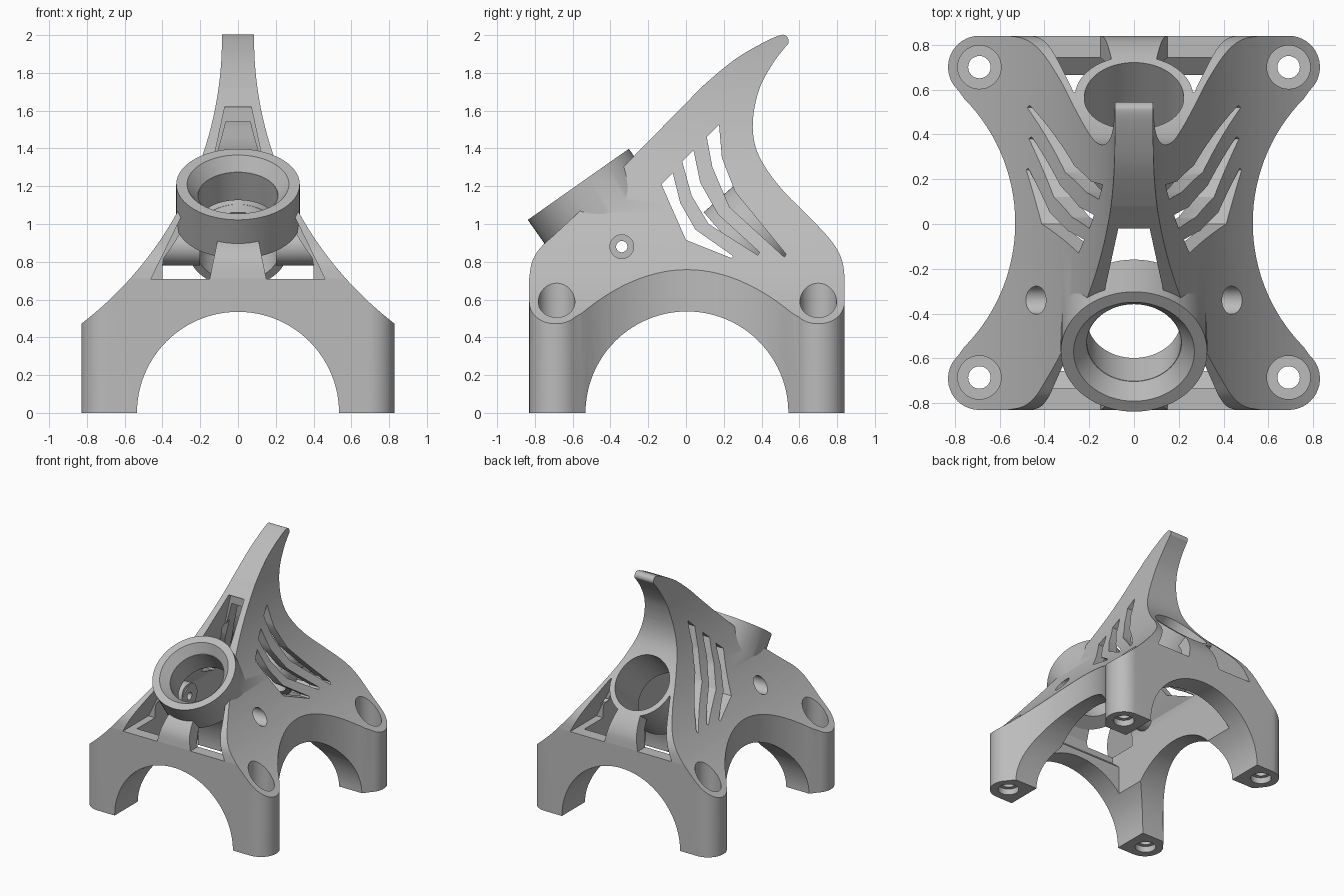
import bpy, bmesh, math
from mathutils import Vector

if "Cube" in bpy.data.objects:
    bpy.data.objects.remove(bpy.data.objects["Cube"])

grey = bpy.data.materials.new("plain grey")
grey.use_nodes = True
grey.diffuse_color = (0.5, 0.5, 0.5, 1)
grey.node_tree.nodes["Principled BSDF"].inputs["Base Color"].default_value = (0.5, 0.5, 0.5, 1)


def make_object(name, bm):
    bm.normal_update()
    if bm.calc_volume(signed=True) < 0:
        bmesh.ops.reverse_faces(bm, faces=bm.faces)
        bm.normal_update()
    mesh = bpy.data.meshes.new(name)
    bm.to_mesh(mesh)
    bm.free()
    mesh.materials.append(grey)
    obj = bpy.data.objects.new(name, mesh)
    bpy.context.collection.objects.link(obj)
    return obj


def prism(name, points, axis, low, high):
    """Extrude a 2D outline along one axis."""
    place = {"x": lambda a, b, h: (h, a, b),
             "y": lambda a, b, h: (a, h, b),
             "z": lambda a, b, h: (a, b, h)}[axis]
    bm = bmesh.new()
    near, far = [[bm.verts.new(place(a, b, h)) for a, b in points] for h in (low, high)]
    bm.faces.new(near[::-1])
    bm.faces.new(far)
    for i in range(len(points)):
        j = (i + 1) % len(points)
        bm.faces.new((near[i], near[j], far[j], far[i]))
    return make_object(name, bm)


def rod(name, start, end, r1, r2=None, sides=64):
    """Round bar or cone between two points."""
    start, end = Vector(start), Vector(end)
    turn = (end - start).to_track_quat("Z", "Y")
    bm = bmesh.new()
    bmesh.ops.create_cone(bm, cap_ends=True, segments=sides, radius1=r1,
                          radius2=r1 if r2 is None else r2, depth=(end - start).length)
    for v in bm.verts:
        v.co = turn @ v.co + (start + end) / 2
    return make_object(name, bm)


def measure(mesh):
    """Signed volume and number of open edges."""
    bm = bmesh.new()
    bm.from_mesh(mesh)
    bm.normal_update()
    result = bm.calc_volume(signed=True), sum(not e.is_contiguous for e in bm.edges)
    bm.free()
    return result


def combine(target, tool, operation="DIFFERENCE"):
    """Boolean that keeps the cleanest plausible result of the solvers."""
    before, size = measure(target.data)[0], measure(tool.data)[0]
    span = {"DIFFERENCE": (before - size * 1.01, before - 1e-6),
            "UNION": (before + 1e-6, before + size * 1.01),
            "INTERSECT": (1e-6, min(before, size) * 1.001)}[operation]
    results = []
    for solver, careful in (("MANIFOLD", False), ("EXACT", False), ("EXACT", True)):
        mod = target.modifiers.new("combine", "BOOLEAN")
        mod.operation, mod.solver, mod.object = operation, solver, tool
        mod.use_self = mod.use_hole_tolerant = careful
        graph = bpy.context.evaluated_depsgraph_get()
        mesh = bpy.data.meshes.new_from_object(target.evaluated_get(graph))
        target.modifiers.remove(mod)
        after, gaps = measure(mesh)
        if span[0] <= after <= span[1]:
            results.append((gaps, mesh))
            if gaps == 0:
                break
    if results:
        target.data = min(results, key=lambda r: r[0])[1]
    bpy.data.objects.remove(tool)


def smooth_path(points, steps=6):
    """Catmull-Rom curve through the points."""
    p = [Vector(q) for q in points]
    p = [2 * p[0] - p[1]] + p + [2 * p[-1] - p[-2]]
    out = []
    for a, b, c, d in zip(p, p[1:], p[2:], p[3:]):
        for k in range(steps):
            t = k / steps
            out.append(tuple(0.5 * (2 * b + (c - a) * t + (2 * a - 5 * b + 4 * c - d) * t * t
                                    + (3 * b - a - 3 * c + d) * t ** 3)))
    return out + [tuple(p[-2])]


def arc(cx, cy, r, a, b, steps):
    return [(cx + r * math.cos(a + (b - a) * i / steps),
             cy + r * math.sin(a + (b - a) * i / steps)) for i in range(steps + 1)]


def flared(radius, z0, z1, limit, floor):
    """Symmetric front outline with concave flanks, upright at the tip."""
    half = []
    for i in range(41):
        z = z0 + (z1 - z0) * i / 40
        rise = max(0, 1.98 - z)
        half.append((min(limit, 1.985 - math.sqrt(radius ** 2 - rise ** 2)), z))
    half = [(half[0][0], floor)] + half
    return half + [(-x, z) for x, z in reversed(half)]


# Outer body: front, side and plan outlines intersected
side = [(-0.832, -0.1)]
side += smooth_path([(-0.832, 0.7), (-0.815, 0.8), (-0.77, 0.875), (-0.7, 0.94)])
side += smooth_path([(-0.56, 1.07), (0, 1.64), (0.1, 1.74), (0.25, 1.865), (0.39, 1.95), (0.5, 2.0),
                     (0.535, 1.99), (0.543, 1.96), (0.52, 1.93), (0.46, 1.85), (0.39, 1.72),
                     (0.355, 1.56), (0.365, 1.42), (0.42, 1.3), (0.52, 1.17), (0.65, 1.04),
                     (0.77, 0.91), (0.825, 0.81), (0.842, 0.7)])
side.append((0.842, -0.1))

lean = math.radians(-47.7)
quarter = arc(1.318, 0, 0.788, math.pi, math.pi + lean, 16)[:-1]
quarter += arc(0.69, 0.695, 0.14, lean, math.pi / 2, 16)
right = [(x, -y) for x, y in reversed(quarter[1:])] + quarter
plan = [(x, y + 0.005) for x, y in right + [(-x, y) for x, y in reversed(right)]]

body = prism("bracket_body", flared(1.9, 0.44, 2.1, 0.9, -0.2), "y", -1, 1)
combine(body, prism("side_outline", side, "x", -1.2, 1.2), "INTERSECT")
combine(body, prism("plan_outline", plan, "z", 0, 2.3), "INTERSECT")

# Hollow inside, with window openings
hollow = prism("hollow", flared(1.97, 0.3, 1.9, 0.4, -0.3), "y", -0.95, 0.95)
inner = [(-0.655, -0.15), (-0.655, 0.59), (-0.735, 0.66)]
inner += smooth_path([(-0.735, 0.75), (-0.66, 0.87), (-0.5, 1.02), (-0.2, 1.33), (0, 1.53),
                      (0.12, 1.63), (0.22, 1.64), (0.265, 1.55), (0.28, 1.4),
                      (0.34, 1.26), (0.45, 1.11), (0.6, 0.96), (0.71, 0.84), (0.745, 0.7)], 4)
inner += [(0.745, 0.66), (0.665, 0.59), (0.665, -0.15)]
combine(hollow, prism("inner_side", inner, "x", -1, 1), "INTERSECT")
window = [(0.46, 0.71), (0.15, 0.71), (0.07, 1.1), (0.27, 1.1)]
for s in (-1, 1):
    outline = [(s * x, z) for x, z in window]
    for low, high in ((-1, -0.5), (0.5, 1)):
        combine(hollow, prism("window", outline, "y", low, high), "UNION")
combine(hollow, prism("upper_window", [(-0.07, 1.62), (0.07, 1.62), (0.16, 1.2), (-0.16, 1.2)],
                      "y", -1.05, 0.01), "UNION")

# Rear tube and side bosses stay solid inside the hollow
rear, rear_dir = Vector((0, 0.553, 1.115)), Vector((0, 0.75, 0.66)).normalized()
tube_end = rear - rear_dir * 0.38
combine(hollow, rod("rear_tube", tube_end, rear + rear_dir * 0.4, 0.265))
for s in (-1, 1):
    combine(hollow, rod("side_boss", (s * 0.2, -0.34, 0.88), (s * 0.8, -0.34, 0.88), 0.1, sides=40))
combine(body, hollow)
combine(body, rod("rear_bore", rear - rear_dir * 0.45, rear + rear_dir * 0.3, 0.222))

# Tilted front socket
face, depth = Vector((0, -0.57, 1.21)), Vector((0, 0.575, -0.818))
combine(body, rod("socket", face, face + depth * 0.25, 0.327), "UNION")
combine(body, rod("socket_bore", face - depth * 0.1, face + depth * 0.33, 0.21))
combine(body, rod("socket_chamfer", face - depth * 0.01, face + depth * 0.07, 0.278, 0.212))

# Arches between the legs
combine(body, rod("arch_front", (0, -1.1, 0), (0, 1.1, 0), 0.535, sides=96))
combine(body, rod("arch_side", (-1.1, 0.005, 0), (1.1, 0.005, 0), 0.537, sides=96))

# Leg bolt holes
for x in (-0.69, 0.69):
    for y in (-0.685, 0.7):
        combine(body, rod("bolt_recess", (x, y, 0.4), (x, y, 1.2), 0.097, sides=40))
        combine(body, rod("bolt_hole", (x, y, -0.1), (x, y, 0.6), 0.05, sides=32))
        combine(body, rod("foot_recess", (x, y, -0.1), (x, y, 0.05), 0.08, sides=32))

# Side screw holes
for s in (-1, 1):
    combine(body, rod("screw_hole", (s * 0.1, -0.34, 0.88), (s, -0.34, 0.88), 0.03, sides=32))
    combine(body, rod("screw_recess", (s * 0.3, -0.34, 0.88), (s * 0.9, -0.34, 0.88), 0.063, sides=32))

# Bent vents through both flanks, leaving the rear tube whole
vents = [
    [(-0.13, 1.21), (-0.07, 1.27), (-0.03, 1.11), (0.05, 0.97), (0.25, 0.83), (0.24, 0.82), (0, 0.915)],
    [(-0.02, 1.33), (0.04, 1.39), (0.075, 1.22), (0.17, 1.05), (0.39, 0.85), (0.38, 0.835),
     (0.12, 1.0), (0.03, 1.15)],
    [(0.11, 1.46), (0.175, 1.525), (0.19, 1.35), (0.26, 1.17), (0.53, 0.84), (0.52, 0.825),
     (0.23, 1.09), (0.14, 1.3)],
]
for i, outline in enumerate(vents):
    vent = prism("vent", outline, "x", -1, 1)
    if i > 0:
        combine(vent, rod("tube_keep", tube_end, rear + rear_dir * 0.1, 0.264))
    combine(body, vent)

bpy.ops.object.select_all(action="DESELECT")
body.select_set(True)
bpy.context.view_layer.objects.active = body
bpy.ops.object.shade_smooth_by_angle(angle=math.radians(25))
